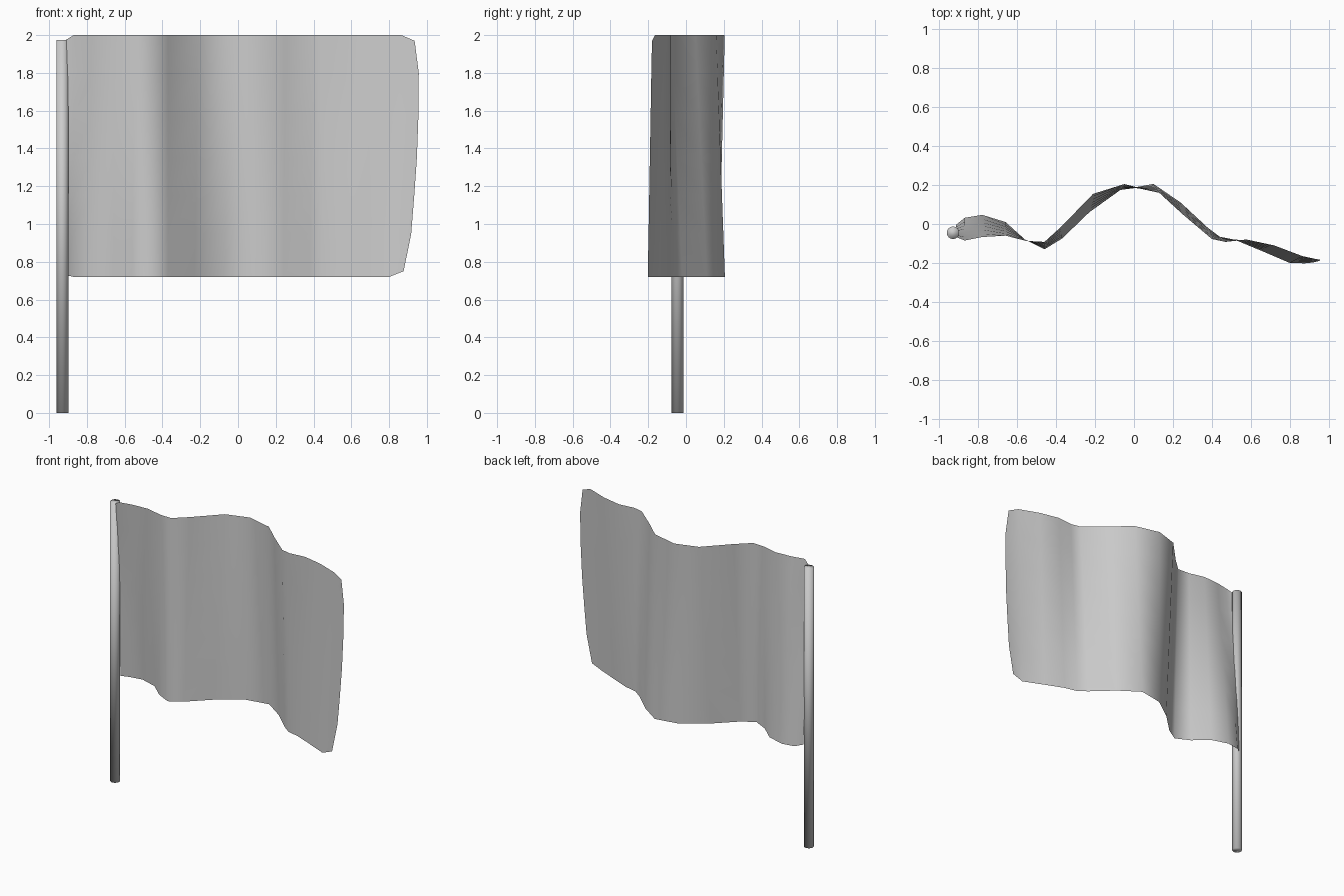
import bpy, bmesh, math

if "Cube" in bpy.data.objects:
    bpy.data.objects.remove(bpy.data.objects["Cube"])

# Wavy outlines (x, y) of the cloth along its top and bottom edges
TOP = [(-.918, -.065), (-.87, -.085), (-.78, -.067), (-.66, -.06), (-.55, -.088), (-.46, -.092),
       (-.37, -.01), (-.21, .155), (-.05, .205), (.13, .16), (.25, .05), (.40, -.077),
       (.47, -.092), (.58, -.08), (.72, -.11), (.865, -.165), (.935, -.18)]
BOTTOM = [(-.915, -.005), (-.87, .032), (-.78, .047), (-.66, .01), (-.56, -.08), (-.46, -.13),
          (-.37, -.075), (-.23, .06), (-.07, .175), (.10, .206), (.24, .11), (.38, -.02),
          (.44, -.065), (.53, -.086), (.66, -.14), (.80, -.20), (.877, -.202)]
# Row heights with the x position of the free edge
ROWS = [(2.0, .935), (1.8, .957), (1.57, .955), (1.35, .947), (1.15, .933), (.95, .917), (.72, .877)]


def finish(bm, name, angle):
    mesh = bpy.data.meshes.new(name)
    bm.to_mesh(mesh)
    bm.free()
    obj = bpy.data.objects.new(name, mesh)
    bpy.context.collection.objects.link(obj)
    bpy.ops.object.select_all(action='DESELECT')
    obj.select_set(True)
    bpy.context.view_layer.objects.active = obj
    bpy.ops.object.shade_smooth_by_angle(angle=math.radians(angle))
    return obj


# Flag cloth: sheet lofted between the two edges, corners slightly rounded
bm = bmesh.new()
grid = []
last = len(TOP) - 1
for r, (z, edge_x) in enumerate(ROWS):
    t = (2.0 - z) / 1.28
    row = []
    for i, (a, b) in enumerate(zip(TOP, BOTTOM)):
        x = a[0] + (b[0] - a[0]) * t
        y = a[1] + (b[1] - a[1]) * t
        h = z
        if i == last:
            x = edge_x
        if i in (0, last) and r == 0:
            h -= .03
        if i in (0, last) and r == len(ROWS) - 1:
            h += .03 if i else .01
        row.append(bm.verts.new((x, y, h)))
    grid.append(row)
for upper, lower in zip(grid, grid[1:]):
    for i in range(last):
        bm.faces.new((lower[i], lower[i + 1], upper[i + 1], upper[i]))
finish(bm, "flag_cloth", 80)

# Pole: plain cylinder, smooth shaded all over
bm = bmesh.new()
bmesh.ops.create_cone(bm, cap_ends=True, segments=24, radius1=.032, radius2=.032, depth=1.975)
bmesh.ops.translate(bm, verts=bm.verts, vec=(-.93, -.045, .9875))
finish(bm, "flag_pole", 180)
